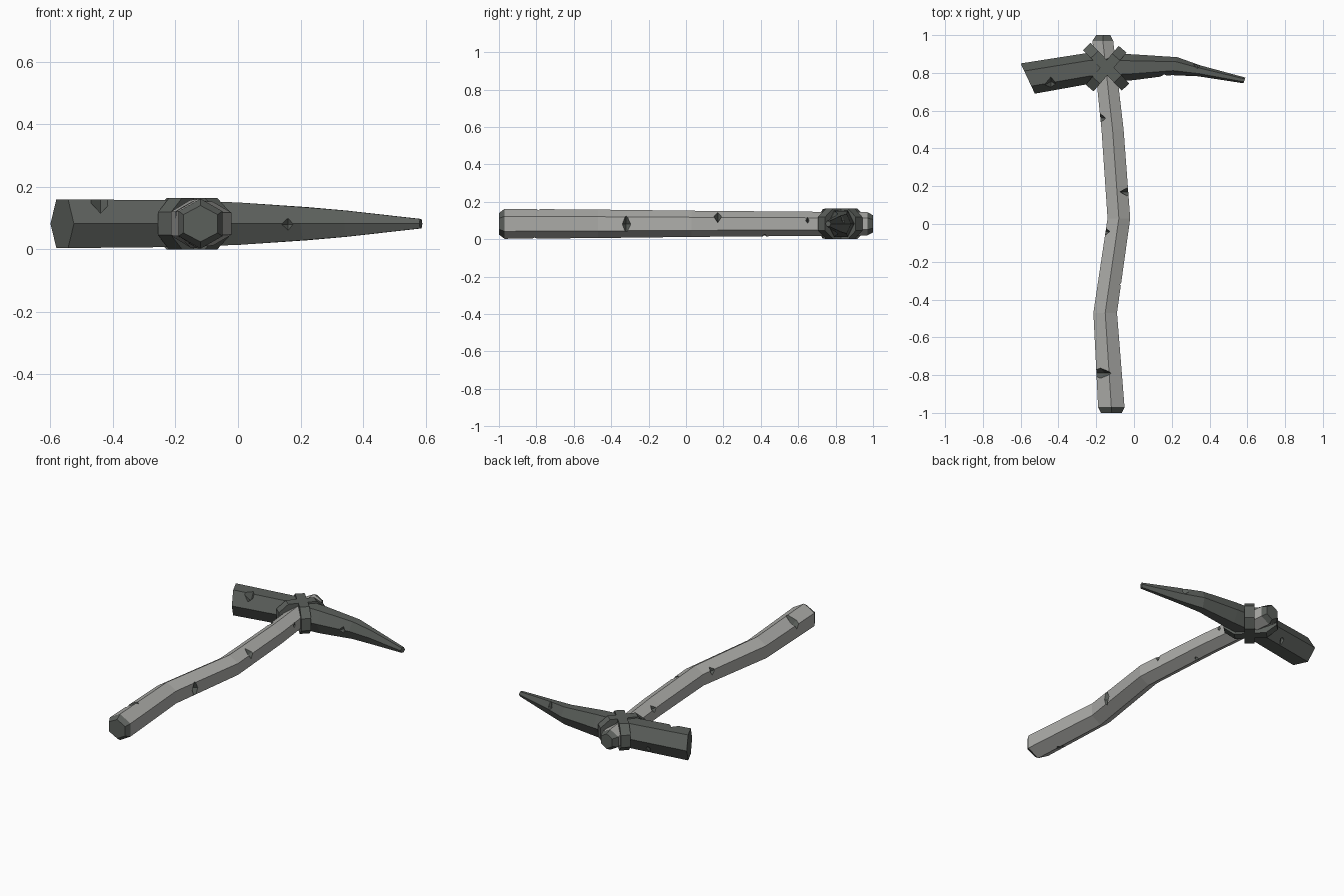
import bpy
import bmesh
from mathutils import Matrix, Vector

MID_Z = 0.082

# Cross-sections: (fraction across, fraction of half height)
RIDGE_TOP_HEX = [(0, -.5), (0, .5), (.5, 1), (1, .5), (1, -.5), (.5, -1)]
FLAT_TOP_HEX = [(0, 0), (.25, 1), (.75, 1), (1, 0), (.75, -1), (.25, -1)]
STRAP_OCTAGON = [(0, -.45), (0, .45), (.2, 1), (.8, 1),
                 (1, .45), (1, -.45), (.8, -1), (.2, -1)]

default_cube = bpy.data.objects.get("Cube")
if default_cube:
    bpy.data.objects.remove(default_cube, do_unlink=True)


def make_material(name, color):
    material = bpy.data.materials.new(name)
    material.use_nodes = True
    material.diffuse_color = color
    material.node_tree.nodes["Principled BSDF"].inputs["Base Color"].default_value = color
    return material


def make_object(name, bm, materials):
    bmesh.ops.recalc_face_normals(bm, faces=bm.faces)
    mesh = bpy.data.meshes.new(name)
    bm.to_mesh(mesh)
    bm.free()
    for material in materials:
        mesh.materials.append(material)
    obj = bpy.data.objects.new(name, mesh)
    bpy.context.collection.objects.link(obj)
    return obj


def loft(name, stations, profile, materials):
    """Skin a profile through stations given as (side a xy, side b xy, half height)."""
    bm = bmesh.new()
    rings = []
    for side_a, side_b, half_height in stations:
        a, b = Vector(side_a), Vector(side_b)
        ring = []
        for across, up in profile:
            spot = a.lerp(b, across)
            ring.append(bm.verts.new((spot.x, spot.y, MID_Z + up * half_height)))
        rings.append(ring)
    count = len(profile)
    for first, second in zip(rings, rings[1:]):
        for i in range(count):
            j = (i + 1) % count
            bm.faces.new((first[i], first[j], second[j], second[i]))
    bm.faces.new(rings[0])
    bm.faces.new(rings[-1])
    return make_object(name, bm, materials)


def chip(obj, along, chips, material):
    """Cut pointed chips, each given as (place, outward direction, width, length, depth)."""
    bm = bmesh.new()
    lift = 0.01
    for place, outward, width, length, depth in chips:
        inward = -Vector(outward).normalized()
        across = inward.cross(along)
        turn = Matrix((along, across, inward)).transposed().to_4x4()
        middle = Vector(place) + inward * (depth / 2 - lift)
        size = Matrix.Diagonal((width, length, depth, 1))
        bmesh.ops.create_cone(bm, cap_ends=True, segments=4, radius1=1, radius2=0,
                              depth=1, matrix=Matrix.Translation(middle) @ turn @ size)
    cutter = make_object(obj.name + "_cutter", bm, [material])
    cutter.hide_render = True
    cut = obj.modifiers.new("chips", "BOOLEAN")
    cut.operation = "DIFFERENCE"
    cut.solver = "EXACT"
    cut.material_mode = "TRANSFER"
    cut.object = cutter
    bpy.context.view_layer.objects.active = obj
    bpy.ops.object.modifier_apply(modifier=cut.name)
    bpy.data.objects.remove(cutter, do_unlink=True)


pale_grey = make_material("pale grey wood", (.42, .42, .40, 1))
dark_grey = make_material("dark grey stone", (.105, .115, .105, 1))

# Crooked six-sided handle: y, left edge, right edge, half height
handle_rows = [
    (-1, -.175, -.065, .058),
    (-.97, -.19, -.05, .08),
    (-.47, -.215, -.09, .076),
    (.03, -.14, -.02, .07),
    (.5, -.172, -.055, .066),
    (.97, -.22, -.11, .062),
    (1, -.2, -.125, .046),
]
handle = loft("handle", [((x1, y), (x2, y), h) for y, x1, x2, h in handle_rows],
              RIDGE_TOP_HEX, [pale_grey, dark_grey])

# Dark chamfered ends
for face in handle.data.polygons:
    if abs(face.center.y) > .975:
        face.material_index = 1

chip(handle, Vector((0, 1, 0)), [
    ((-.178, .56, .12), (-1, 0, .7), .03, .05, .05),
    ((-.065, .65, .10), (1, 0, .3), .02, .03, .035),
    ((-.04, .17, .12), (.8, 0, .8), .025, .07, .045),
    ((-.145, -.04, .11), (-1, 0, .6), .02, .04, .04),
    ((-.075, -.32, .08), (1, 0, 0), .025, .06, .04),
    ((-.175, -.79, .13), (-.6, 0, 1), .03, .09, .05),
    ((-.10, .42, .015), (0, 0, -1), .02, .04, .03),
    ((-.15, -.81, .01), (-.3, 0, -1), .04, .06, .03),
], dark_grey)

# Head: broad slanted blade on the right, drooping pick point on the left
head = loft("pick_head", [
    ((-.6, .85), (-.525, .69), .078),
    ((-.23, .908), (-.23, .743), .075),
    ((0, .898), (0, .762), .068),
    ((.23, .883), (.2, .788), .053),
    ((.35, .84), (.34, .782), .042),
    ((.59, .775), (.58, .745), .015),
], FLAT_TOP_HEX, [dark_grey])
chip(head, Vector((1, 0, 0)), [
    ((-.44, .735, .15), (0, -.5, 1), .04, .07, .055),
    ((.16, .785, .08), (0, -1, 0), .025, .045, .03),
    ((.335, .84, .1), (0, .8, .6), .025, .04, .03),
    ((-.35, .87, .03), (0, .6, -.8), .03, .04, .035),
], dark_grey)

# Two crossed straps binding the head to the handle
for name, start, end in [("strap_a", (-.25, .94), (-.045, .725)),
                         ("strap_b", (-.06, .925), (-.235, .72))]:
    a, b = Vector(start), Vector(end)
    side = (b - a).orthogonal().normalized() * .0275
    loft(name, [(a - side, b - side, .082), (a + side, b + side, .082)],
         STRAP_OCTAGON, [dark_grey])
